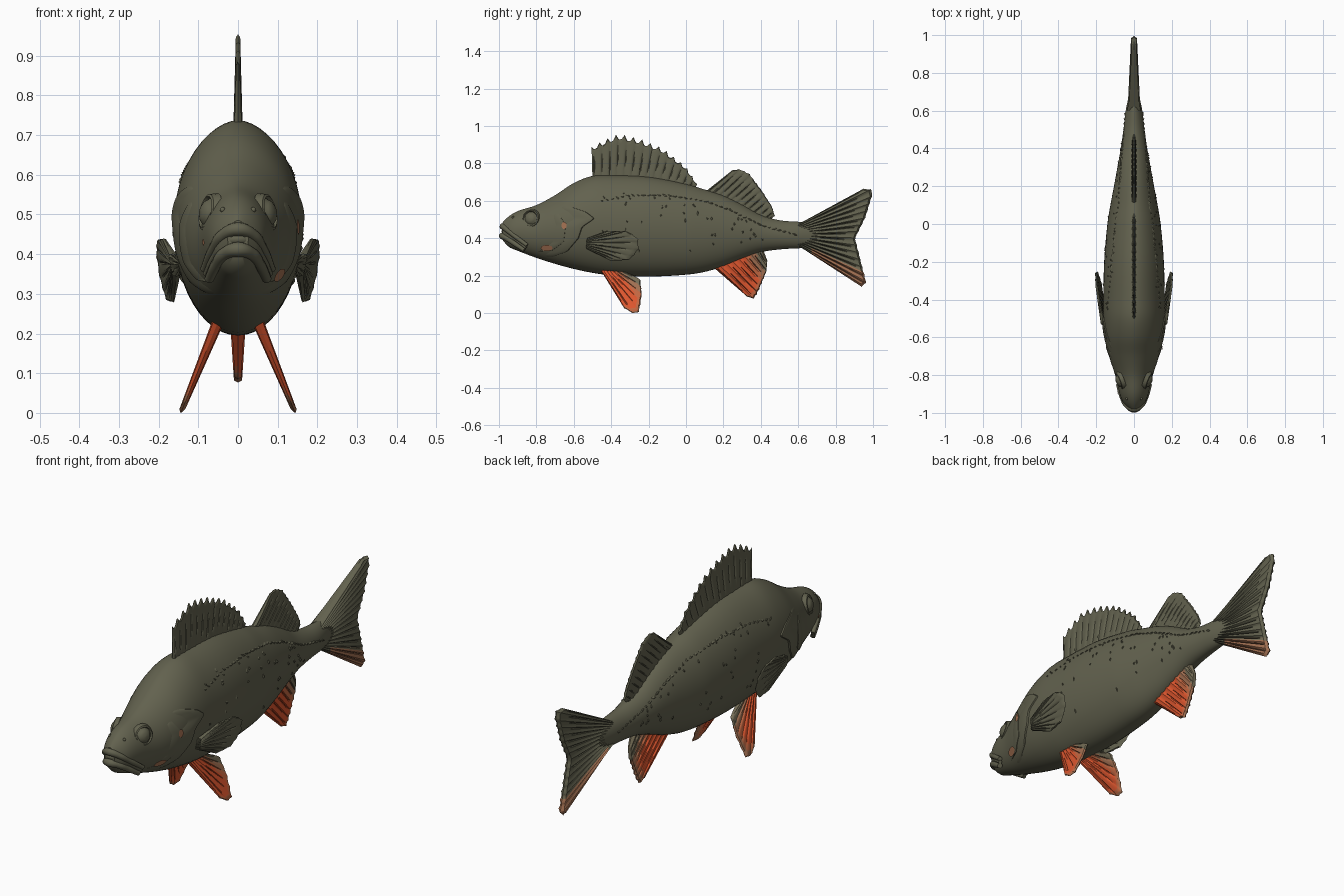
import bpy, bmesh, math, random
from mathutils import Vector

random.seed(4)
cube = bpy.data.objects.get("Cube")
if cube:
    bpy.data.objects.remove(cube)


def material(name, color):
    m = bpy.data.materials.new(name)
    m.use_nodes = True
    m.diffuse_color = (*color, 1)
    m.node_tree.nodes["Principled BSDF"].inputs["Base Color"].default_value = (*color, 1)
    return m


OLIVE, ORANGE, RUST, TAN, GREY = range(5)
PALETTE = [
    material("olive skin", (.123, .121, .077)),
    material("orange fin", (.74, .095, .028)),
    material("rust fin", (.56, .14, .055)),
    material("tan fin", (.37, .165, .085)),
    material("grey olive fin", (.18, .155, .095)),
]


def build(name, bm):
    bmesh.ops.recalc_face_normals(bm, faces=bm.faces)
    me = bpy.data.meshes.new(name)
    bm.to_mesh(me)
    bm.free()
    for m in PALETTE:
        me.materials.append(m)
    ob = bpy.data.objects.new(name, me)
    bpy.context.collection.objects.link(ob)
    return ob


def grid(bm, rows, wrap=False, rule=None):
    """Skin a grid of points; rule(row, column) picks the colour."""
    vs = [[bm.verts.new(p) for p in row] for row in rows]
    n = len(vs[0])
    for i in range(len(vs) - 1):
        for j in range(n if wrap else n - 1):
            k = (j + 1) % n
            f = bm.faces.new((vs[i][j], vs[i][k], vs[i + 1][k], vs[i + 1][j]))
            if rule:
                f.material_index = rule(i, j)
    return vs


# Body stations: y, top z, bottom z, half width
STATIONS = [
    (-.98, .485, .39, .026), (-.95, .515, .355, .055), (-.9, .545, .333, .076),
    (-.8, .577, .295, .1), (-.7, .63, .263, .132), (-.6, .695, .236, .153),
    (-.5, .733, .215, .161), (-.4, .737, .202, .162), (-.2, .728, .195, .158),
    (0, .69, .205, .141), (.1, .66, .22, .125), (.2, .628, .25, .106),
    (.3, .58, .29, .088), (.4, .525, .325, .07), (.5, .496, .34, .056),
    (.6, .488, .346, .044), (.72, .48, .35, .018)]


def section(y):
    """Smoothly interpolated top, bottom and half width at y."""
    i = max(k for k in range(len(STATIONS) - 1) if STATIONS[k][0] <= y or k == 0)
    a, b = STATIONS[i], STATIONS[i + 1]
    p, q = STATIONS[max(i - 1, 0)], STATIONS[min(i + 2, len(STATIONS) - 1)]
    d = b[0] - a[0]
    t = min(max((y - a[0]) / d, 0), 1)
    out = []
    for c in (1, 2, 3):
        ma = (b[c] - p[c]) / (b[0] - p[0]) * d
        mb = (q[c] - a[c]) / (q[0] - a[0]) * d
        out.append(a[c] + t * ma + t * t * (3 * (b[c] - a[c]) - 2 * ma - mb)
                   + t ** 3 * (2 * (a[c] - b[c]) + ma + mb))
    return out


def skin(y, z):
    """Half width of the body at a side-on point; the back is a little narrower than an ellipse."""
    top, bot, w = section(y)
    s = (z - (top + bot) / 2) / ((top - bot) / 2)
    return w * max(0, 1 - s * s) ** (.57 if s > 0 else .5)


# Body
rows = []
for i in range(91):
    y = -.98 + 1.7 * i / 90
    top, bot, w = section(y)
    ring = []
    for k in range(48):
        a = 2 * math.pi * k / 48
        z = (top + bot) / 2 + (top - bot) / 2 * math.cos(a)
        ring.append((math.copysign(skin(y, z), math.sin(a)), y, z))
    rows.append(ring)
bm = bmesh.new()
vs = grid(bm, rows, True)
bm.faces.new(vs[0])
bm.faces.new(vs[-1])
build("body", bm)


def along(points, t):
    """Point at fraction t of a polyline's length."""
    pts = [Vector(p) for p in points]
    lens = [(b - a).length for a, b in zip(pts, pts[1:])]
    d = t * sum(lens)
    for a, b, n in zip(pts, pts[1:], lens):
        if d <= n:
            return a.lerp(b, d / n)
        d -= n
    return pts[-1]


def fin(name, base, tip, thick, rays, colour, side=lambda y, z: 0, scallop=0):
    """Tapered sheet with grooved rays, fanning from a base line to a tip line, given as (y, z)."""
    cols = [(r + f, h) for r in range(rays)
            for f, h in ((0, 1), (.2, .8), (.3, .75), (.4, .75), (.7, .8))] + [(rays, 1)]
    # Each ray's groove starts and stops at its own height
    grooves = [(random.uniform(.15, .4), random.uniform(.7, .92)) for r in range(rays)]
    heights = [k / 10 for k in range(10)] + [.97, 1]
    levels = [(v, 1) for v in heights] + [(v, -1) for v in heights[-2::-1]]
    rows = []
    for v, sign in levels:
        row = []
        for j, (k, h) in enumerate(cols):
            t = k / rays
            if j % 5 == 2 and grooves[j // 5][0] < v < grooves[j // 5][1]:
                h = .2
            reach = v * (1 - scallop * math.sin(math.pi * (k % 1)))
            p = along(base, t).lerp(along(tip, t), reach)
            off = 0 if v == 1 or t in (0, 1) else sign * thick * h * (1 - .55 * v)
            row.append((side(p.x, p.y) + off, p.x, p.y))
        rows.append(row)
    bm = bmesh.new()
    grid(bm, rows, False, lambda i, j: colour(j / len(cols), levels[i][0]))
    return build(name, bm)


def plain(t, v):
    return OLIVE


def fiery(t, v):
    s = max(v * .74, t + .14 * v)
    return ORANGE if s < .6 else RUST if s < .71 else TAN if s < .84 else GREY


def tail_colour(t, v):
    if t < .79 or v < .2:
        return OLIVE
    return TAN if t > .84 else GREY


# Middle fins
fin("spiny_dorsal_fin", [(-.5, .71), (-.2, .71), (.04, .65)],
    [(-.505, .89), (-.43, .93), (-.36, .96), (-.25, .935), (-.12, .88), (0, .785), (.06, .69)],
    .012, 14, plain, scallop=.13)
fin("soft_dorsal_fin", [(.08, .63), (.25, .58), (.44, .49)],
    [(.25, .765), (.29, .77), (.34, .745), (.41, .65), (.46, .57), (.475, .52)],
    .014, 11, plain, scallop=.02)
fin("tail_fin", [(.6, .475), (.6, .36)],
    [(.95, .665), (.99, .662), (1, .64), (.96, .51), (.905, .4), (.93, .3), (.965, .16), (.94, .14)],
    .034, 15, tail_colour, scallop=.01)
fin("anal_fin", [(.14, .25), (.41, .345)],
    [(.33, .085), (.365, .075), (.39, .12), (.43, .22), (.435, .28)],
    .022, 8, fiery, scallop=.02)

# Paired fins
for s, word in ((1, "left"), (-1, "right")):
    fin(word + "_pelvic_fin", [(-.46, .235), (-.36, .235)],
        [(-.33, .025), (-.28, -.004), (-.25, .005), (-.235, .1), (-.245, .18), (-.28, .2)],
        .016, 7, fiery, lambda y, z: s * (.056 + (.215 - z) * .41), .015)
    fin(word + "_pectoral_fin", [(-.53, .4), (-.535, .345)],
        [(-.42, .44), (-.31, .437), (-.255, .4), (-.25, .34), (-.3, .283), (-.4, .278)],
        .012, 9, plain, lambda y, z: s * (.158 + (y + .53) * .14 + (z - .36) * .16), .02)

    # Gill cover: two overlapping plates standing proud of the skin
    plates = (("gill_cover", [(-.62, .57), (-.53, .54), (-.485, .505), (-.55, .46), (-.57, .4),
                              (-.63, .33), (-.71, .3)], .15, .008),
              ("cheek_plate", [(-.68, .53), (-.64, .47), (-.65, .38), (-.71, .335), (-.77, .33)], .08, .006))
    for name, edge, depth, lift in plates:
        rows = []
        for k in range(33):
            p = along(edge, k / 32)
            fade = math.sin(math.pi * k / 32) ** .5
            row = []
            for u, o in ((0, -.006), (.05, .8 * lift), (.12, lift), (.4, .6 * lift), (.7, .2 * lift), (1, -.005)):
                y = p.x - u * depth * (.3 + .7 * fade)
                row.append((s * (skin(y, p.y) + o * (fade if o > 0 else 1)), y, p.y))
            rows.append(row)
        bm = bmesh.new()
        grid(bm, rows)
        build(word + "_" + name, bm)

    # Eye: bulging ball in a raised socket
    bm = bmesh.new()
    spin = [(0, .02), (.015, .019), (.027, .013), (.034, .003), (.036, .002),
            (.04, .009), (.046, .006), (.053, -.014)]
    face = Vector((s * .9, -.35, .2)).normalized()
    turn = face.to_track_quat('Z', 'Y')
    eye = Vector((s * (skin(-.83, .505) - .002), -.83, .505))
    rows = [[eye + turn @ Vector((max(r, .001) * math.cos(a), r * math.sin(a), h))
             for a in (2 * math.pi * k / 24 for k in range(24))] for r, h in spin]
    grid(bm, rows, True)
    build(word + "_eye", bm)

    # Nostril
    bm = bmesh.new()
    bmesh.ops.create_uvsphere(bm, u_segments=10, v_segments=6, radius=.007)
    nostril = build(word + "_nostril", bm)
    nostril.location = (s * skin(-.925, .512), -.925, .512)

    # Raised scales: lateral line and scattered flecks
    bm = bmesh.new()
    line = [(-.45, .6), (-.3, .63), (-.1, .63), (.1, .6), (.25, .545), (.4, .47), (.58, .42)]
    marks = [(along(line, k / 38), random.uniform(.008, .016), .006) for k in range(39)]
    for k in range(45):
        y = random.uniform(-.45, .45)
        top, bot, w = section(y)
        z = bot + (top - bot) * random.uniform(.25, .85)
        marks.append((Vector((y, z)), .006, random.uniform(.006, .013)))
    for p, a, b in marks:
        tilt = random.uniform(-.004, .008)
        quad = [(p.x - a, p.y + tilt), (p.x, p.y - b), (p.x + a, p.y - tilt), (p.x, p.y + b)]
        rim = [bm.verts.new((s * (skin(y, z) - .001), y, z)) for y, z in quad]
        peak = bm.verts.new((s * (skin(*p) + .005), p.x + .6 * a, p.y))
        for k in range(4):
            bm.faces.new((rim[k - 1], rim[k], peak))
    build(word + "_raised_scales", bm)

# Rusty cheek patches, laid just over the skin: side, y, z, half length, half height
bm = bmesh.new()
for s, y, z, a, b in ((1, -.745, .347, .032, .017), (1, -.652, .468, .014, .02), (-1, -.89, .43, .01, .008)):
    angles = [2 * math.pi * k / 10 for k in range(10)]
    spots = [(y + a * math.cos(t), z + b * math.sin(t)) for t in angles]
    f = bm.faces.new([bm.verts.new((s * (skin(*p) + .009), *p)) for p in spots])
    f.material_index = TAN
build("cheek_patches", bm)


def lip(name, half, radius):
    """Mirrored tube following the mouth."""
    cu = bpy.data.curves.new(name, 'CURVE')
    cu.dimensions = '3D'
    cu.bevel_depth, cu.bevel_resolution = radius, 3
    cu.use_fill_caps = True
    pts = [(-x, y, z) for x, y, z in half[:0:-1]] + half
    sp = cu.splines.new('BEZIER')
    sp.bezier_points.add(len(pts) - 1)
    for b, p in zip(sp.bezier_points, pts):
        b.co = p
        b.handle_left_type = b.handle_right_type = 'AUTO'
        b.radius = 1 - 5 * abs(p[0])
    cu.materials.append(PALETTE[OLIVE])
    ob = bpy.data.objects.new(name, cu)
    bpy.context.collection.objects.link(ob)


# Mouth
lip("upper_lip", [(0, -.979, .463), (.035, -.963, .45), (.062, -.92, .415), (.085, -.85, .362)], .018)
lip("mouth_lining", [(0, -.972, .438), (.033, -.954, .428), (.059, -.912, .395), (.08, -.855, .35)], .014)
lip("lower_lip", [(0, -.981, .412), (.031, -.963, .403), (.055, -.92, .374), (.073, -.865, .337)], .019)

# Smooth shading with sharp creases
for ob in bpy.context.scene.objects:
    ob.select_set(ob.type == 'MESH')
    if ob.type == 'MESH':
        bpy.context.view_layer.objects.active = ob
bpy.ops.object.shade_smooth_by_angle(angle=math.radians(40))
